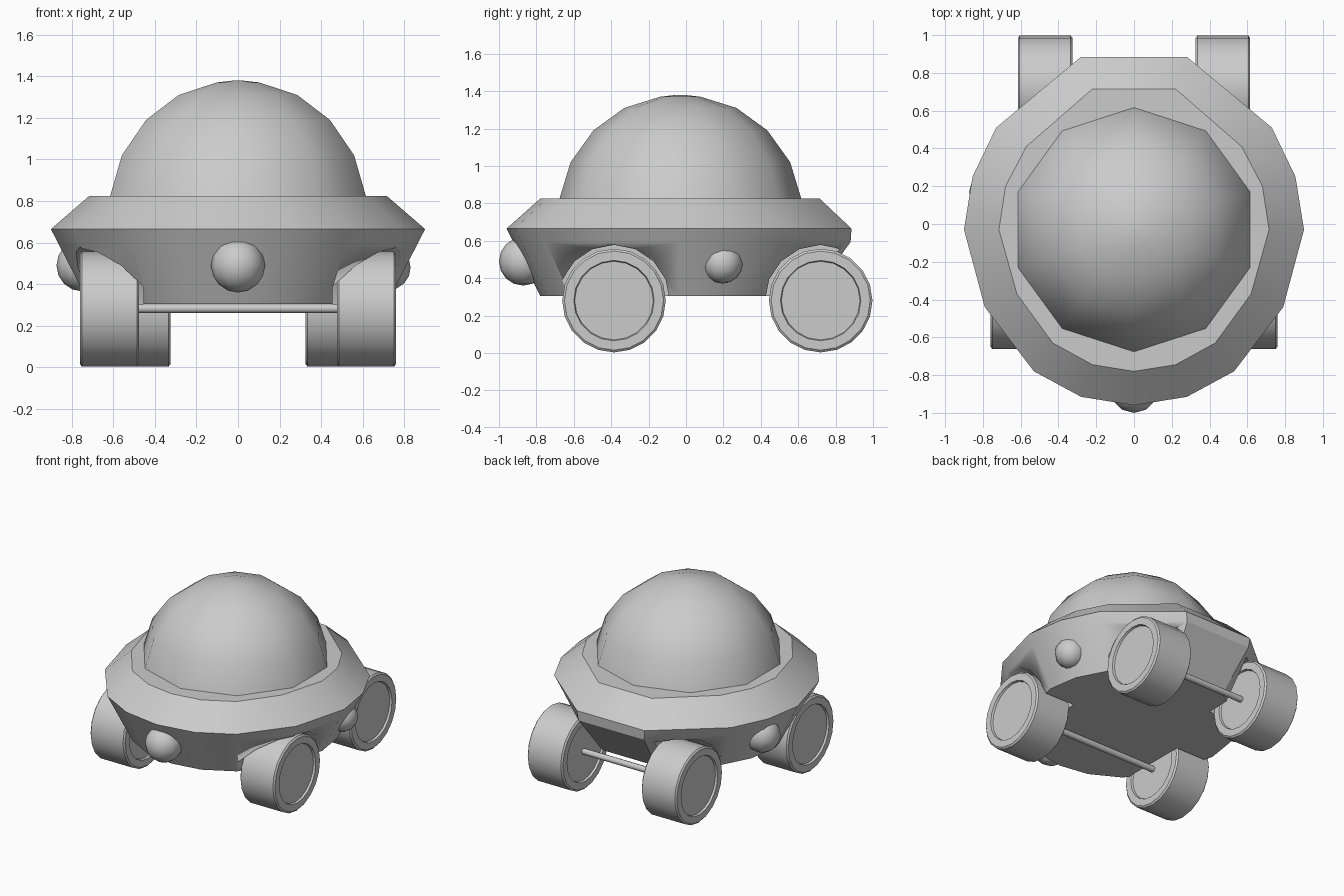
import bpy, bmesh, math
from mathutils import Matrix, Vector

if "Cube" in bpy.data.objects:
    bpy.data.objects.remove(bpy.data.objects["Cube"])


def finish(name, bm, smooth=30):
    bmesh.ops.recalc_face_normals(bm, faces=bm.faces)
    me = bpy.data.meshes.new(name)
    bm.to_mesh(me)
    bm.free()
    ob = bpy.data.objects.new(name, me)
    bpy.context.collection.objects.link(ob)
    bpy.ops.object.select_all(action='DESELECT')
    ob.select_set(True)
    bpy.context.view_layer.objects.active = ob
    bpy.ops.object.shade_smooth_by_angle(angle=math.radians(smooth))
    return ob


def loft(name, rings, smooth=30):
    """Bridge equal-length point rings and cap both ends."""
    bm = bmesh.new()
    vs = [[bm.verts.new(p) for p in r] for r in rings]
    n = len(vs[0])
    for a, b in zip(vs, vs[1:]):
        for i in range(n):
            j = (i + 1) % n
            bm.faces.new((a[i], a[j], b[j], b[i]))
    bm.faces.new(vs[0])
    bm.faces.new(vs[-1])
    return finish(name, bm, smooth)


def x_lathe(name, profile, centre, sides, smooth=30):
    """Revolve (x, radius) points around an x-directed axis."""
    rings = []
    for x, r in profile:
        rings.append([(x, centre[0] + r * math.sin(2 * math.pi * k / sides),
                       centre[1] + r * math.cos(2 * math.pi * k / sides)) for k in range(sides)])
    return loft(name, rings, smooth)


def mirrored(half, z):
    """Half outline from the front to the back, mirrored across x."""
    left = [(-x, y) for x, y in reversed(half) if x > 0]
    return [(x, y, z) for x, y in half + left]


# Saucer body
rim = [(0, -.96), (.28, -.915), (.53, -.78), (.79, -.44), (.9, -.03),
       (.855, .25), (.73, .51), (.28, .885)]
deck = [(0, -.78), (.22, -.745), (.43, -.63), (.62, -.37), (.715, -.03),
        (.68, .2), (.57, .41), (.22, .715)]
base = [(x, y) for x, y in deck]
base[-1] = (.22, .67)
lower = [(a[0] * .8 + b[0] * .2, a[1] * .8 + b[1] * .2) for a, b in zip(rim, base)]
lower[-1] = (.27, .88)
body = loft("saucer_body", [mirrored(base, .305), mirrored(lower, .593),
                            mirrored(rim, .665), mirrored(deck, .825)])

# Wheels, wheel arches and axles
R, WZ = .277, .28
for label, y, x0, x1 in (("front", -.385, .475, .76), ("rear", .72, .325, .615)):
    for side, s in (("right", 1), ("left", -1)):
        prof = [(x0 + .015, .2), (x0 + .015, .21), (x0, .215), (x0, R - .012), (x0 + .01, R),
                (x1 - .01, R), (x1, R - .012), (x1, .215), (x1 - .015, .21), (x1 - .015, .2)]
        x_lathe(f"{label}_{side}_wheel", [(s * x, r) for x, r in prof], (y, WZ), 20)
        cut = x_lathe(f"{label}_{side}_arch_cutter",
                      [(s * (x0 - .02), .298), (s * 1.1, .298)], (y, WZ), 16)
        cut.hide_render = True
        cut.hide_set(True)
        mod = body.modifiers.new("arch", 'BOOLEAN')
        mod.operation = 'DIFFERENCE'
        mod.solver = 'EXACT'
        mod.object = cut
    x_lathe(f"{label}_axle", [(-x0 - .05, .022), (x0 + .05, .022)], (y, WZ + .003), 10, 50)

# Ten-sided dome
dome = []
for z, r in ((.82, .648), (1.02, .587), (1.19, .465), (1.31, .3), (1.37, .108), (1.38, .02)):
    dome.append([(r * math.sin(k * math.pi / 5), -.03 - r * math.cos(k * math.pi / 5), z)
                 for k in range(10)])
loft("dome", dome, 50)

# Round lamps
for name, c, r in (("front_lamp", (0, -.87, .49), .13),
                   ("left_lamp", (-.748, .17, .49), .125),
                   ("right_lamp", (.722, .195, .48), .108)):
    bm = bmesh.new()
    bmesh.ops.create_uvsphere(bm, u_segments=12, v_segments=8, radius=r,
                              matrix=Matrix.Translation(Vector(c)))
    finish(name, bm, 60)
